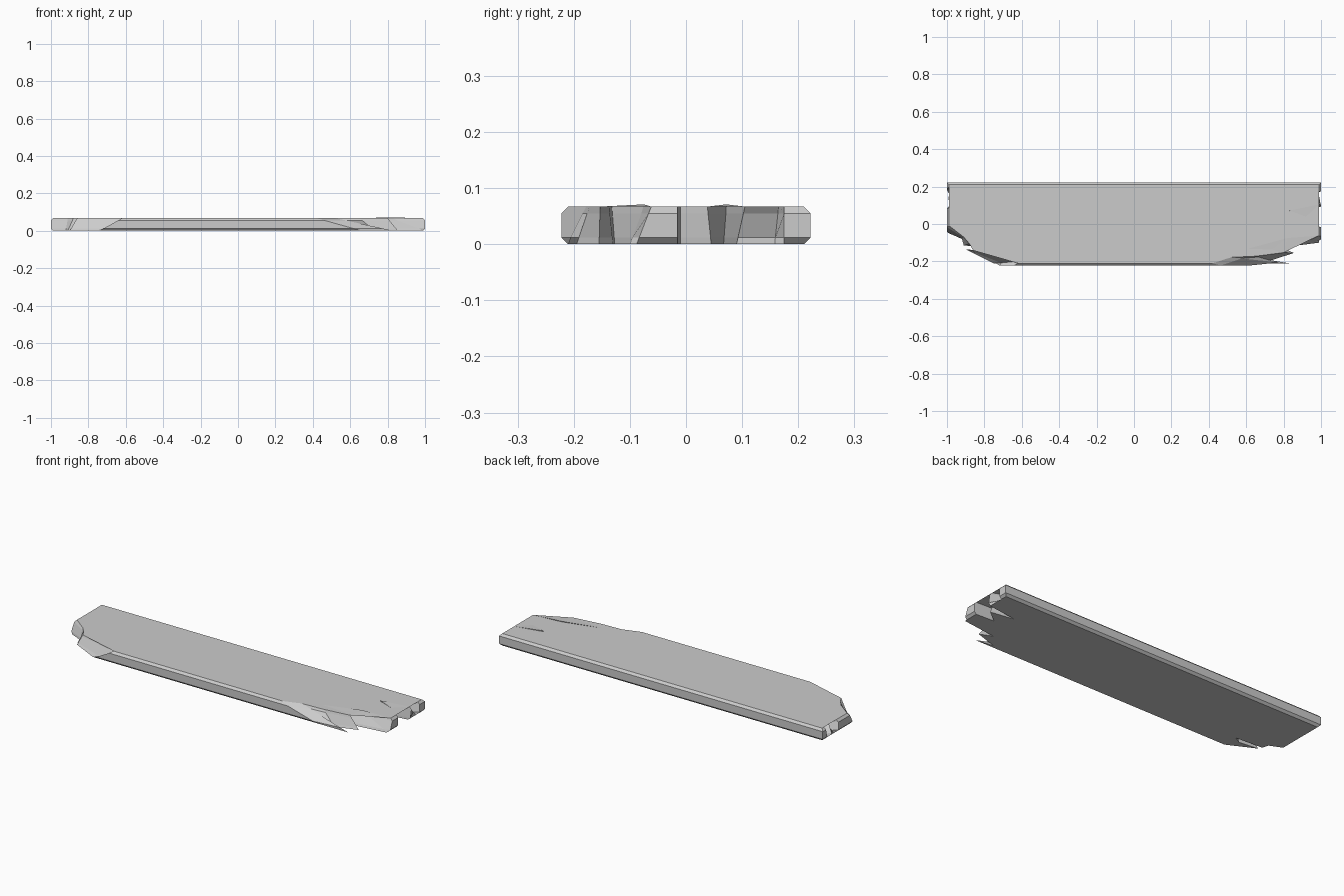
import bpy, bmesh

if "Cube" in bpy.data.objects:
    bpy.data.objects.remove(bpy.data.objects["Cube"])

H = 0.067      # plank thickness
C = 0.012      # chamfer size

# Broken outline, counter-clockwise: bottom x, y and top x, y of each point
OUTLINE = [
    # back edge
    (1, .222, 1, .222), (-1, .222, -1, .222),
    # left end: two splits, then the broken corner
    (-1, .18, -1, .195), (-1, .16, -.82, .155), (-1, .135, -.96, .12),
    (-1, .11, -.87, .09), (-1, .08, -1, .085), (-1, -.05, -1, -.01),
    (-.92, -.08, -.91, -.07), (-.91, -.115, -.88, -.105),
    (-.75, -.125, -.75, -.12), (-.79, -.147, -.78, -.136),
    (-.9, -.135, -.86, -.141), (-.75, -.212, -.53, -.19),
    # front edge
    (-.74, -.222, -.62, -.222), (.66, -.222, .42, -.222),
    # right end: splinters, lug and deep notch
    (.83, -.212, .52, -.178), (.73, -.195, .65, -.172),
    (.855, -.155, .80, -.153), (.80, -.13, .74, -.137),
    (.78, -.127, .61, -.132), (1, -.1, .82, -.075),
    (1, -.088, 1, -.062), (1, -.015, 1, -.015), (.88, -.01, .88, -.01),
    (.95, .045, .92, .038), (.815, .067, .83, .072),
    (1, .09, 1, .105), (1, .158, .84, .165), (1, .175, 1, .175),
]


def ring(t, z, inset):
    """Blend bottom and top outlines; inset the straight outer edges for a chamfer."""
    mx, my = 1 - inset, .222 - inset
    pts = []
    for bx, by, tx, ty in OUTLINE:
        x, y = bx + (tx - bx) * t, by + (ty - by) * t
        lift = .004 if t == 1 and x > .8 and .065 < abs(y) < .1 else 0
        pts.append((max(-mx, min(mx, x)), max(-my, min(my, y)), z + lift))
    return pts


bm = bmesh.new()
levels = [(0, 0, C), (.18, C, 0), (.82, H - C, 0), (1, H, C)]
rings = [[bm.verts.new(p) for p in ring(*lv)] for lv in levels]
n = len(OUTLINE)

# splintered sides
for a, b in zip(rings, rings[1:]):
    for i in range(n):
        j = (i + 1) % n
        bm.faces.new((a[i], a[j], b[j], b[i]))

# flat bottom and top
caps = [bm.faces.new(rings[0][::-1]), bm.faces.new(rings[-1])]
bmesh.ops.triangulate(bm, faces=caps)
bmesh.ops.recalc_face_normals(bm, faces=bm.faces)

mesh = bpy.data.meshes.new("broken_plank")
bm.to_mesh(mesh)
bm.free()
bpy.context.collection.objects.link(bpy.data.objects.new("broken_plank", mesh))
